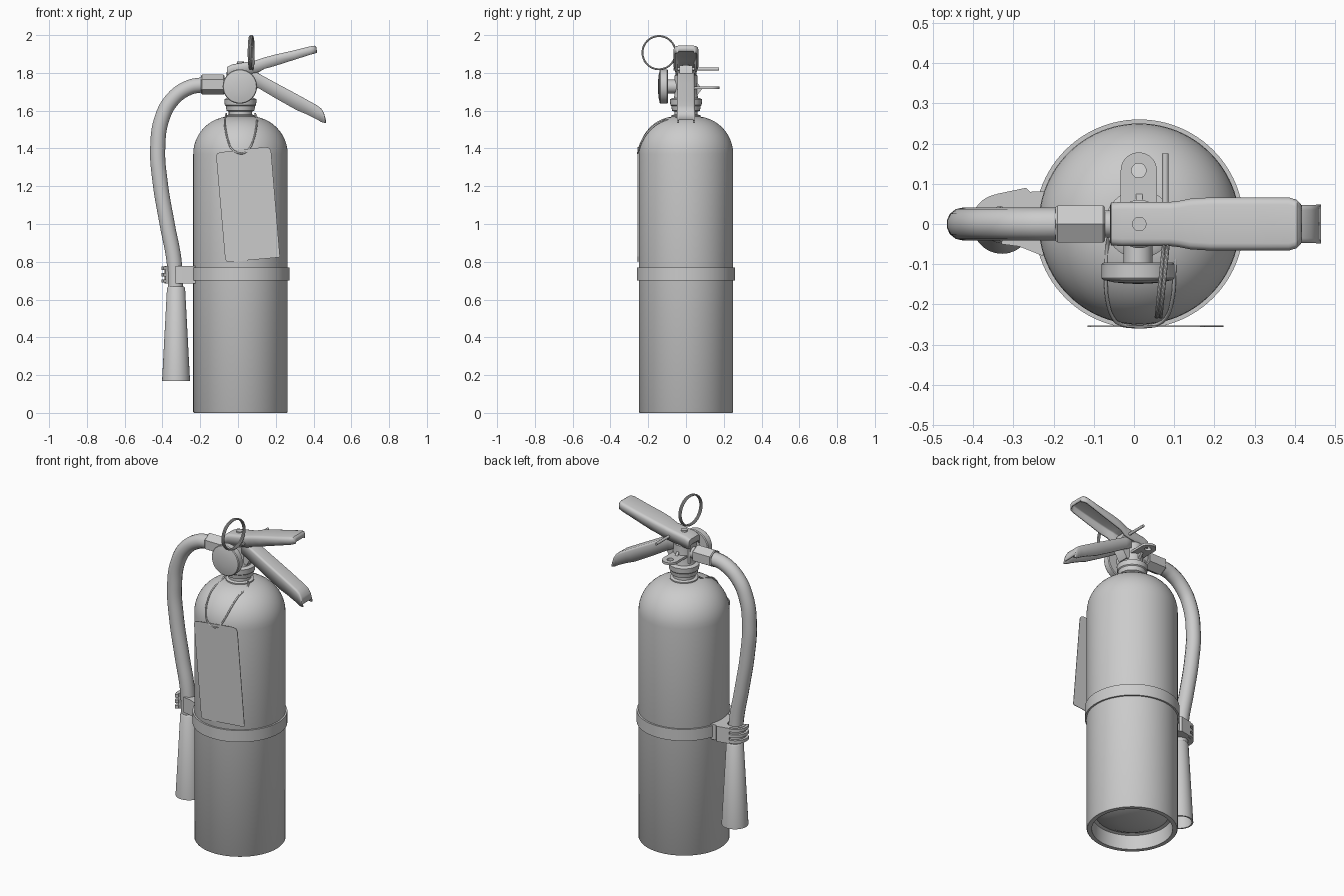
import bpy, bmesh
from math import pi, sin, cos, sqrt, radians
from mathutils import Matrix, Vector

if "Cube" in bpy.data.objects:
    bpy.data.objects.remove(bpy.data.objects["Cube"])

CX = 0.013  # cylinder axis


def finish(ob, angle=35):
    bpy.ops.object.select_all(action='DESELECT')
    ob.select_set(True)
    bpy.context.view_layer.objects.active = ob
    if ob.type == 'CURVE':
        bpy.ops.object.convert(target='MESH')
        ob = bpy.context.object
    bpy.ops.object.shade_smooth_by_angle(angle=radians(angle))
    return ob


def mesh_object(name, bm):
    bmesh.ops.remove_doubles(bm, verts=bm.verts, dist=1e-5)
    bmesh.ops.recalc_face_normals(bm, faces=bm.faces)
    me = bpy.data.meshes.new(name)
    bm.to_mesh(me)
    bm.free()
    ob = bpy.data.objects.new(name, me)
    bpy.context.collection.objects.link(ob)
    return ob


def lathe(name, profile, matrix, n=48):
    """Spin (radius, height) points round the local z axis."""
    bm = bmesh.new()
    rings = [[bm.verts.new(matrix @ Vector((r * cos(2 * pi * i / n), r * sin(2 * pi * i / n), h)))
              for i in range(n)] for r, h in profile]
    for a, b in zip(rings, rings[1:]):
        for i in range(n):
            j = (i + 1) % n
            bm.faces.new((a[i], a[j], b[j], b[i]))
    return finish(mesh_object(name, bm))


def tube(name, points, radius):
    cu = bpy.data.curves.new(name, 'CURVE')
    cu.dimensions = '3D'
    cu.bevel_depth, cu.bevel_resolution = radius, 5
    cu.use_fill_caps = True
    sp = cu.splines.new('BEZIER')
    sp.bezier_points.add(len(points) - 1)
    for bp, p in zip(sp.bezier_points, points):
        bp.co = p
        bp.handle_left_type = bp.handle_right_type = 'AUTO'
    ob = bpy.data.objects.new(name, cu)
    bpy.context.collection.objects.link(ob)
    return finish(ob)


def plate(name, outlines, half, matrix):
    """Flat plate from closed 2D outlines; later outlines are holes."""
    cu = bpy.data.curves.new(name, 'CURVE')
    cu.dimensions, cu.fill_mode = '2D', 'BOTH'
    cu.extrude = half
    for pts in outlines:
        sp = cu.splines.new('POLY')
        sp.points.add(len(pts) - 1)
        for p, (x, y) in zip(sp.points, pts):
            p.co = (x, y, 0, 1)
        sp.use_cyclic_u = True
    ob = bpy.data.objects.new(name, cu)
    bpy.context.collection.objects.link(ob)
    ob.matrix_world = matrix
    return finish(ob)


def arc(cx, cy, r, a0, a1, n=20):
    return [(cx + r * cos(radians(a0 + (a1 - a0) * i / n)),
             cy + r * sin(radians(a0 + (a1 - a0) * i / n))) for i in range(n + 1)]


def channel(name, stations, rc=0.018, thick=0.01):
    """Downward-open pressed channel from (x, top, bottom, half width)."""
    bm = bmesh.new()
    rows = []
    for x, top, bot, w in stations:
        r = min(rc, (top - bot) * 0.9)
        half = [(w, bot)] + [(w - r + r * cos(a), top - r + r * sin(a)) for a in (0, pi / 6, pi / 3, pi / 2)]
        sec = half + [(-y, z) for y, z in reversed(half)]
        rows.append([bm.verts.new((x, y, z)) for y, z in sec])
    for a, b in zip(rows, rows[1:]):
        for i in range(len(a) - 1):
            bm.faces.new((a[i], a[i + 1], b[i + 1], b[i]))
    ob = mesh_object(name, bm)
    if sum(p.normal.z for p in ob.data.polygons) < 0:
        ob.data.flip_normals()
    mod = ob.modifiers.new('thickness', 'SOLIDIFY')
    mod.thickness, mod.offset = thick, -1
    return finish(ob, 40)


def at(x, y, z):
    return Matrix.Translation((x, y, z))


axis = at(CX, 0, 0)
to_front = Matrix.Rotation(pi / 2, 4, 'X')   # local z -> -y
to_left = Matrix.Rotation(-pi / 2, 4, 'Y')   # local z -> -x

# Cylinder with dished base and rounded shoulder
dome = [(0.05 + 0.2 * cos(a * pi / 24), 1.37 + 0.2 * sin(a * pi / 24)) for a in range(13)]
lathe('cylinder_body', [(0, 0.045), (0.08, 0.05), (0.15, 0.065), (0.2, 0.09), (0.218, 0.085), (0.222, 0.0),
                        (0.246, 0), (0.25, 0.006)] + dome + [(0, 1.57)], axis, 96)

# Strap around the cylinder
lathe('strap', [(0.247, 0.70), (0.26, 0.70), (0.26, 0.77), (0.247, 0.77)], axis, 96)

# Neck collar and valve
lathe('neck_collar', [(0, 1.56), (0.078, 1.56), (0.078, 1.575), (0.062, 1.58), (0.062, 1.595), (0.074, 1.60),
                      (0.078, 1.625), (0.083, 1.63), (0.085, 1.66), (0.07, 1.668), (0, 1.668)], axis)
lathe('valve_body', [(0, 1.66), (0.066, 1.66), (0.06, 1.69), (0.06, 1.785), (0.045, 1.80), (0, 1.80)], axis)
lathe('valve_stem', [(0, 1.79), (0.018, 1.79), (0.018, 1.86), (0, 1.86)], axis, 24)
plate('valve_lever_mount', [[(-0.05, 1.68), (0.08, 1.68), (0.11, 1.73), (0.11, 1.80), (0.09, 1.84), (-0.05, 1.83)]],
      0.034, to_front)

# Mounting lug with hole at the back
plate('mounting_lug', [[(-0.033, 0.02), (0.057, 0.02)] + arc(0.012, 0.133, 0.045, 0, 180),
                       arc(0.012, 0.133, 0.018, 0, 351, 39)], 0.007, at(0, 0, 1.722))
plate('lug_rib', [[(-0.05, 1.67), (-0.085, 1.715), (-0.05, 1.76)]], 0.008,
      at(CX, 0, 0) @ Matrix.Rotation(-pi / 2, 4, 'Z') @ to_front)

# Pressure gauge
gauge = at(0.01, 0, 1.728) @ to_front
lathe('gauge_stem', [(0, 0.03), (0.036, 0.03), (0.036, 0.1), (0, 0.1)], gauge, 24)
lathe('pressure_gauge', [(0, 0.096), (0.086, 0.096), (0.091, 0.1), (0.091, 0.134), (0.087, 0.139),
                         (0.06, 0.145), (0.03, 0.148), (0, 0.149)], gauge)

# Upper and lower levers
channel('upper_lever', [(-0.06, 1.80, 1.78, 0.045), (-0.057, 1.832, 1.78, 0.053), (-0.03, 1.845, 1.78, 0.055),
                        (0.09, 1.865, 1.80, 0.055), (0.11, 1.872, 1.805, 0.057), (0.14, 1.882, 1.822, 0.063),
                        (0.19, 1.895, 1.835, 0.066), (0.30, 1.92, 1.87, 0.066), (0.385, 1.941, 1.897, 0.066),
                        (0.405, 1.944, 1.902, 0.06), (0.414, 1.938, 1.905, 0.05), (0.418, 1.915, 1.905, 0.045)])
channel('lower_lever', [(0.03, 1.83, 1.76, 0.042), (0.09, 1.807, 1.73, 0.044), (0.20, 1.747, 1.665, 0.046),
                        (0.31, 1.688, 1.603, 0.047), (0.37, 1.655, 1.578, 0.047), (0.42, 1.627, 1.553, 0.047),
                        (0.44, 1.612, 1.54, 0.047), (0.455, 1.588, 1.536, 0.048), (0.465, 1.552, 1.534, 0.048)],
        rc=0.012)

# Safety pin and split pull ring
tube('safety_pin', [(0.078, 0.175, 1.82), (0.078, -0.065, 1.82)], 0.008)
for i, dx in enumerate((-0.005, 0.005)):
    bpy.ops.mesh.primitive_torus_add(major_radius=0.088, minor_radius=0.005, major_segments=48, minor_segments=10)
    ring = bpy.context.object
    ring.name = f'pull_ring_{i + 1}'
    ring.matrix_world = at(0.07 + dx, -0.143, 1.907) @ Matrix.Rotation(-0.1, 4, 'Z') @ Matrix.Rotation(pi / 2, 4, 'Y')
    finish(ring)

# Hose, hexagonal coupling and nozzle
out = at(0, 0, 1.738) @ to_left
lathe('outlet_stub', [(0, -0.01), (0.034, -0.01), (0.034, 0.08), (0, 0.08)], out, 24)
lathe('hose_coupling', [(0, 0.072), (0.048, 0.072), (0.053, 0.077), (0.053, 0.19), (0.048, 0.195), (0, 0.195)], out, 6)
tube('hose', [(-0.18, 0, 1.738), (-0.26, 0, 1.722), (-0.345, 0, 1.662), (-0.402, 0, 1.56), (-0.425, 0, 1.40),
              (-0.412, 0, 1.22), (-0.375, 0, 1.0), (-0.338, 0, 0.80), (-0.33, 0, 0.64)], 0.041)
lathe('nozzle', [(0, 0.668), (0.042, 0.668), (0.048, 0.66), (0.074, 0.17), (0.066, 0.17), (0.05, 0.36), (0, 0.36)],
      at(-0.328, 0, 0))

# Hose clip: arm from the strap, sleeve and three ribs
plate('clip_arm', [[(-0.225, -0.08), (-0.285, -0.056), (-0.33, -0.05), (-0.33, -0.042)]
                   + arc(-0.33, 0, 0.042, -90, 90, 12)
                   + [(-0.34, 0.075), (-0.268, 0.09), (-0.258, 0.08), (-0.222, 0.082), (-0.238, 0)]],
      0.046, at(0, 0, 0.732))
plate('clip_sleeve', [arc(-0.33, 0, 0.06, 40, 205) + arc(-0.33, 0, 0.043, 205, 40)], 0.046, at(0, 0, 0.732))
for i in range(3):
    plate(f'clip_rib_{i + 1}', [arc(-0.33, 0, 0.075, 60, 212) + arc(-0.33, 0, 0.055, 212, 60)],
          0.009, at(0, 0, 0.698 + i * 0.034))

# Instruction tag and its string draped over the shoulder
plate('tag', [[(-0.116, 1.362), (-0.108, 1.375), (-0.085, 1.381), (0.145, 1.408), (0.165, 1.403), (0.175, 1.387),
               (0.222, 0.828), (0.215, 0.823), (-0.045, 0.799), (-0.062, 0.803), (-0.068, 0.815)]],
      0.0015, at(0, -0.254, 0) @ to_front)


def draped(x, z):
    r = 0.05 + sqrt(max(0, 0.04 - max(0, z - 1.37) ** 2)) + 0.005
    return (x, -sqrt(max(0, r * r - (x - CX) ** 2)), z)


left = [(-0.066, 1.566), (-0.07, 1.54), (-0.066, 1.50), (-0.052, 1.44), (-0.035, 1.40), (0.0, 1.376)]
right = [(0.03, 1.375), (0.06, 1.40), (0.08, 1.44), (0.095, 1.50), (0.1, 1.54), (0.098, 1.566)]
tube('tag_string', [(-0.062, -0.03, 1.585)] + [draped(*p) for p in left + right] + [(0.09, -0.03, 1.585)], 0.0045)
